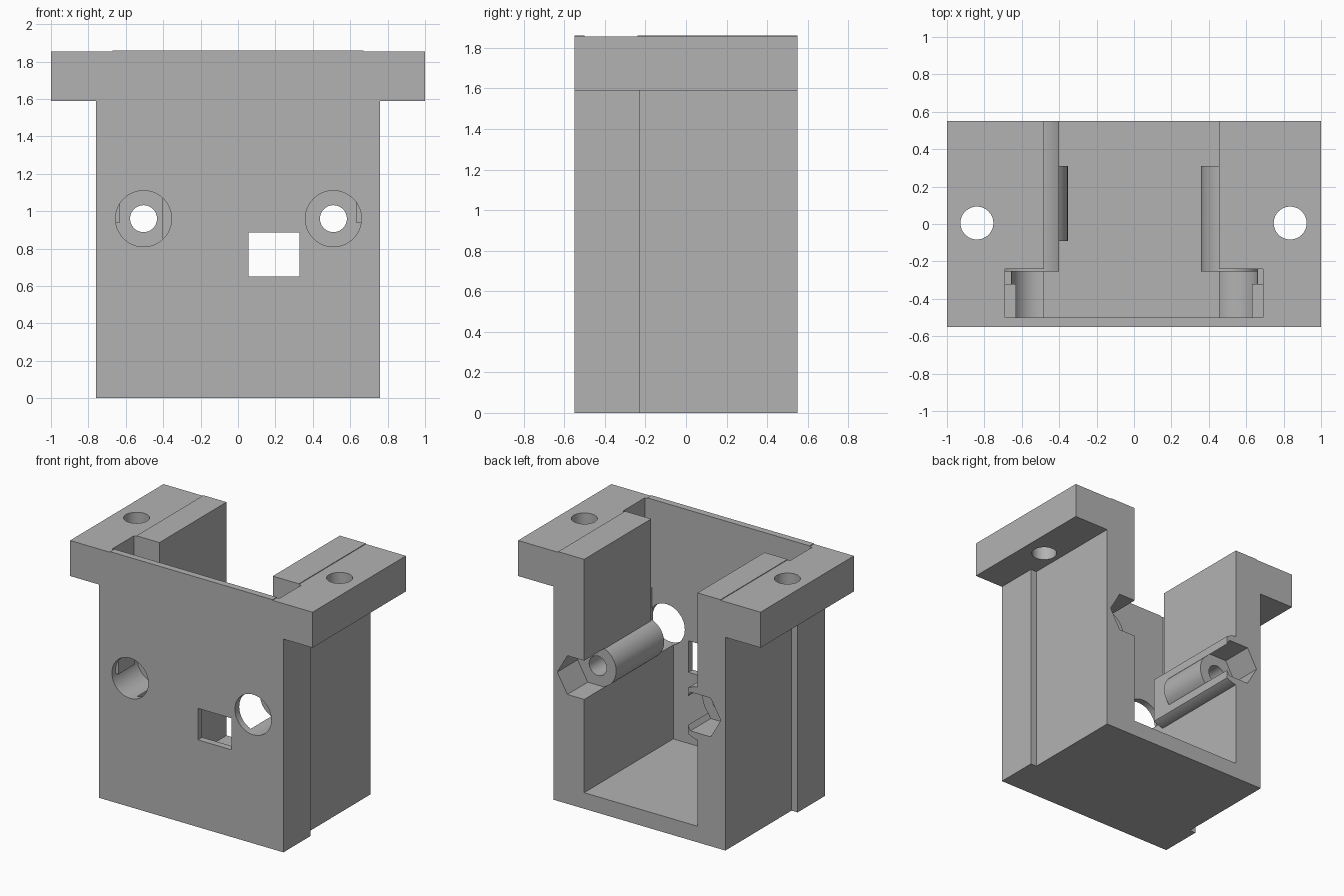
import bpy, bmesh, math
from mathutils import Matrix

if "Cube" in bpy.data.objects:
    bpy.data.objects.remove(bpy.data.objects["Cube"])

grey = bpy.data.materials.new("mid_grey")
grey.diffuse_color = (0.45, 0.45, 0.45, 1)
grey.use_nodes = True
grey.node_tree.nodes["Principled BSDF"].inputs["Base Color"].default_value = grey.diffuse_color


def finish(bm, name):
    bmesh.ops.recalc_face_normals(bm, faces=bm.faces)
    me = bpy.data.meshes.new(name)
    bm.to_mesh(me)
    bm.free()
    me.materials.append(grey)
    ob = bpy.data.objects.new(name, me)
    bpy.context.collection.objects.link(ob)
    return ob


def box(name, x0, x1, y0, y1, z0, z1):
    bm = bmesh.new()
    bmesh.ops.create_cube(bm, size=1)
    for v in bm.verts:
        v.co = ((x0 + x1) / 2 + v.co.x * (x1 - x0),
                (y0 + y1) / 2 + v.co.y * (y1 - y0),
                (z0 + z1) / 2 + v.co.z * (z1 - z0))
    return finish(bm, name)


def rod(name, r, a, b, p, q, axis="Y", sides=48):
    """Prism from p to q along the axis; (a, b) is its centre on the other two axes."""
    bm = bmesh.new()
    bmesh.ops.create_cone(bm, cap_ends=True, segments=sides, radius1=r, radius2=r, depth=q - p)
    if axis == "Y":
        # a half-turn offset puts the corners of a hexagon on the x axis
        m = Matrix.Translation((a, (p + q) / 2, b)) @ Matrix.Rotation(math.pi / 2, 4, 'X')
        if sides == 6:
            m = m @ Matrix.Rotation(math.pi / 2, 4, 'Z')
    else:
        m = Matrix.Translation((a, b, (p + q) / 2))
    bmesh.ops.transform(bm, matrix=m, verts=bm.verts)
    return finish(bm, name)


def combine(ob, tool, op):
    """Apply a boolean and throw the tool away."""
    mod = ob.modifiers.new("cut", 'BOOLEAN')
    mod.operation, mod.object, mod.solver = op, tool, 'EXACT'
    dg = bpy.context.evaluated_depsgraph_get()
    me = bpy.data.meshes.new_from_object(ob.evaluated_get(dg))
    ob.modifiers.clear()
    ob.data = me
    bpy.data.objects.remove(tool)


def add(tool):
    combine(housing, tool, 'UNION')


def cut(tool):
    combine(housing, tool, 'DIFFERENCE')


LX, RX, SZ = -0.505, 0.51, 0.96      # screw axes

# outer body: wider front section, narrower back, mounting flange, raised top
housing = box("housing", -0.71, 0.71, -0.55, 0.55, 0, 1.80)
add(box("front_section", -0.76, 0.76, -0.55, -0.23, 0, 1.75))
add(box("flange", -1, 1, -0.55, 0.55, 1.59, 1.855))
add(box("raised_top", -0.67, 0.67, -0.55, 0.55, 1.70, 1.86))

# main channel, open at the top and back, and the wide pocket behind the front wall
cut(box("channel", -0.48, 0.455, -0.50, 0.70, 0.12, 2.0))
cut(box("pocket", -0.69, 0.69, -0.50, -0.24, SZ, 2.1))
for x in (LX, RX):
    cut(rod("screw_head_hole", 0.15, x, SZ, -0.60, -0.25))

# small ledges in the pocket corners
for s in (-1, 1):
    a, b = sorted((s * 0.63, s * 0.70))
    add(box("ledge", a, b, -0.51, -0.32, SZ - 0.02, 1.20))

# screw bosses bulging into the channel
boss = rod("left_boss", 0.2, LX, SZ, -0.255, 0.55)
combine(boss, box("flat", -0.9, -0.40, -1, 1, 0.5, 1.5), 'INTERSECT')
add(boss)
add(rod("left_tube", 0.151, LX, SZ, -0.09, 0.31))
add(rod("right_tube", 0.151, RX, SZ, -0.255, 0.31))

# screw bores, hexagonal nut recesses, flange holes
for x in (LX, RX):
    cut(rod("nut_recess", 0.167, x, SZ, 0.31, 0.70, sides=6))
    cut(rod("bore", 0.072, x, SZ, -0.40, 0.50))
for x in (-0.84, 0.835):
    cut(rod("flange_hole", 0.088, x, 0.005, 1.4, 2.0, axis="Z"))

# window in the front wall
cut(box("window", 0.055, 0.33, -0.60, -0.45, 0.65, 0.885))

bpy.ops.object.select_all(action='DESELECT')
housing.select_set(True)
bpy.context.view_layer.objects.active = housing
bpy.ops.object.shade_smooth_by_angle(angle=math.radians(30))
